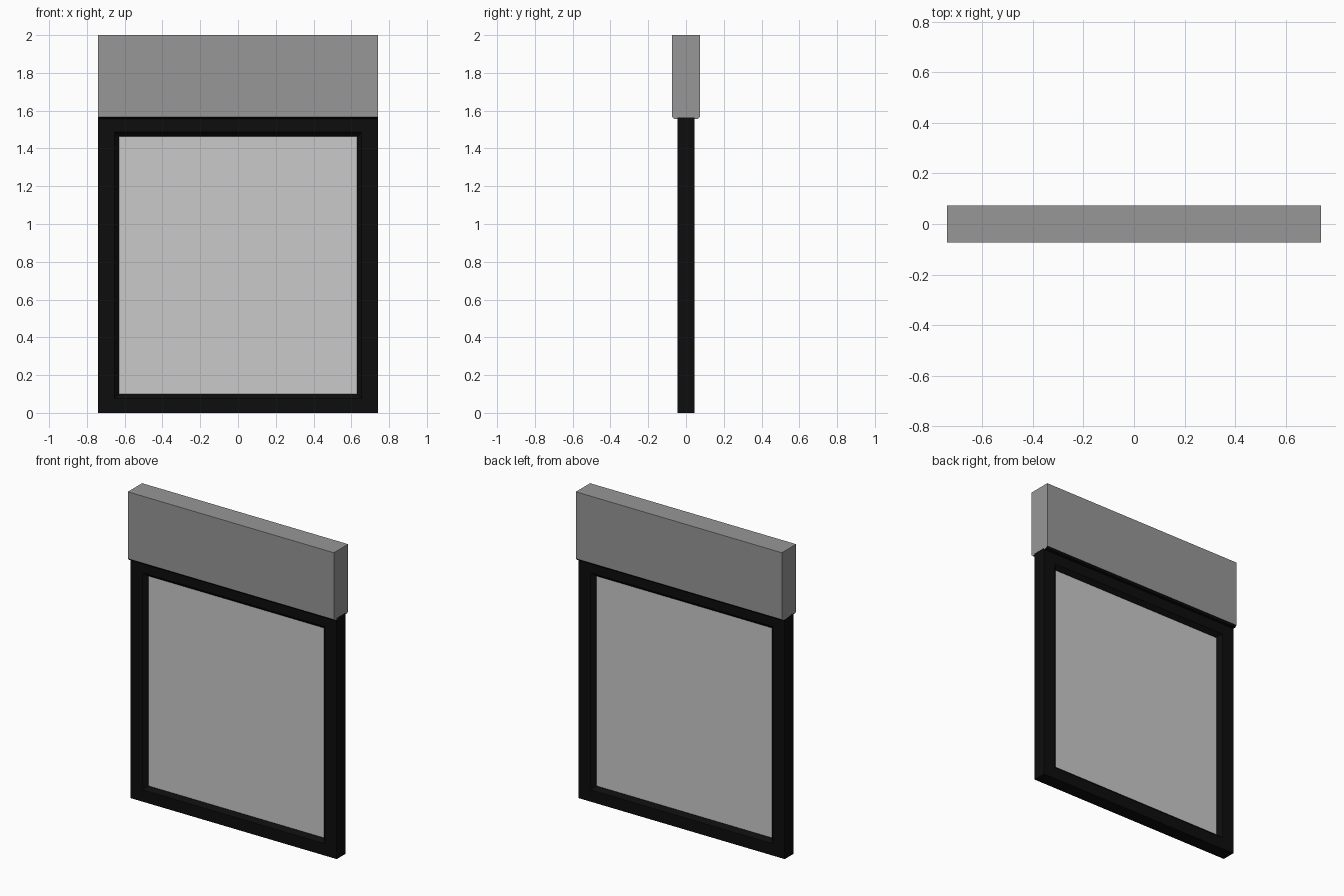
import bpy, bmesh

cube = bpy.data.objects.get("Cube")
if cube:
    bpy.data.objects.remove(cube, do_unlink=True)


def material(name, rgb):
    m = bpy.data.materials.new(name)
    m.use_nodes = True
    m.diffuse_color = (*rgb, 1)
    m.node_tree.nodes["Principled BSDF"].inputs["Base Color"].default_value = (*rgb, 1)
    return m


black = material("black frame", (0.004, 0.004, 0.004))
grey = material("mid grey", (0.31, 0.31, 0.31))
pale = material("pale grey panel", (0.59, 0.59, 0.59))

HALF_W = 0.74
HEAD_Z = 1.555


def add_object(name, bm, mats):
    bmesh.ops.recalc_face_normals(bm, faces=bm.faces)
    mesh = bpy.data.meshes.new(name)
    bm.to_mesh(mesh)
    bm.free()
    for m in mats:
        mesh.materials.append(m)
    obj = bpy.data.objects.new(name, mesh)
    bpy.context.collection.objects.link(obj)
    return obj


# Frame: rectangular rings swept through its cross-section, with sloped inner edges
bm = bmesh.new()
section = [(0, -0.044), (0.085, -0.044), (0.11, -0.02),
           (0.11, 0.02), (0.085, 0.044), (0, 0.044)]
rings = []
for inset, y in section:
    x, low, high = HALF_W - inset, inset * 0.9, HEAD_Z + 0.01 - inset * 0.93
    rings.append([bm.verts.new((px, y, pz)) for px, pz in
                  ((-x, low), (x, low), (x, high), (-x, high))])
for i, ring in enumerate(rings):
    following = rings[(i + 1) % len(rings)]
    for j in range(4):
        k = (j + 1) % 4
        bm.faces.new((ring[j], ring[k], following[k], following[j]))
add_object("frame", bm, [black])

# Panel filling the frame opening
bm = bmesh.new()
bmesh.ops.create_cube(bm, size=1)
for v in bm.verts:
    v.co.x *= 1.28
    v.co.y *= 0.036
    v.co.z = 0.78 + v.co.z * 1.38
add_object("panel", bm, [pale])

# Header box: end profile with chamfered lower edges, extruded along its length
bm = bmesh.new()
profile = [(-0.062, HEAD_Z), (0.062, HEAD_Z), (0.073, HEAD_Z + 0.011),
           (0.073, 2), (-0.073, 2), (-0.073, HEAD_Z + 0.011)]
end = bm.faces.new([bm.verts.new((-HALF_W, y, z)) for y, z in profile])
side = bmesh.ops.extrude_face_region(bm, geom=[end], use_keep_orig=True)
moved = [g for g in side["geom"] if isinstance(g, bmesh.types.BMVert)]
bmesh.ops.translate(bm, verts=moved, vec=(2 * HALF_W, 0, 0))
bmesh.ops.recalc_face_normals(bm, faces=bm.faces)
for f in bm.faces:
    f.material_index = 1 if f.normal.z < -0.3 else 0
add_object("header_box", bm, [grey, black])
